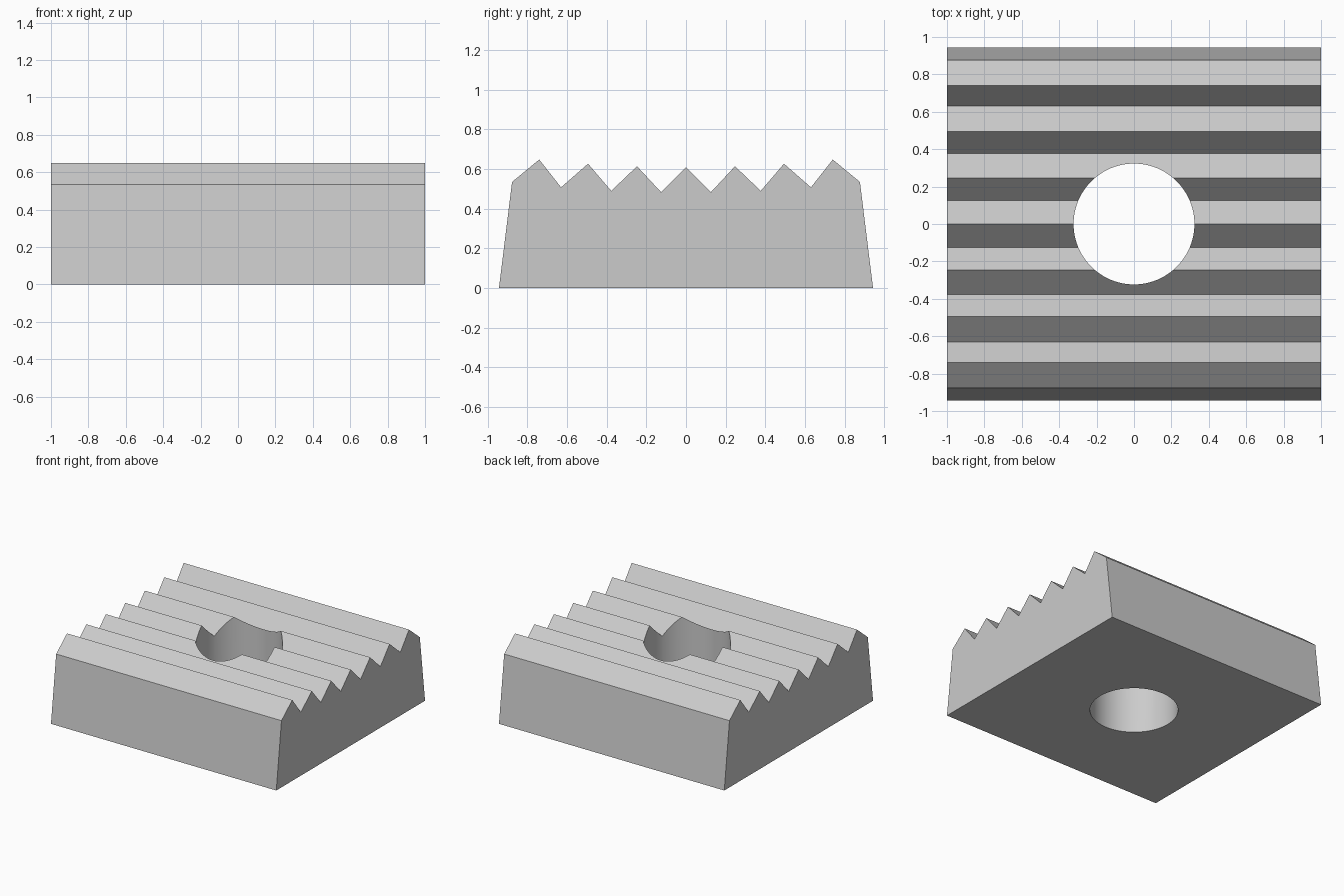
import bpy
import bmesh
import math

cube = bpy.data.objects.get("Cube")
if cube:
    bpy.data.objects.remove(cube, do_unlink=True)

# Plain grey finish
grey = bpy.data.materials.new("light grey")
grey.use_nodes = True
colour = (0.6, 0.6, 0.6, 1)
grey.diffuse_color = colour
grey.node_tree.nodes["Principled BSDF"].inputs["Base Color"].default_value = colour

HALF_WIDTH = 1.0
HOLE_RADIUS = 0.323

# Half of the serrated cross-section (y, z), from the base to the middle ridge
half = [(0.943, 0), (0.877, 0.535), (0.74, 0.648), (0.63, 0.508), (0.494, 0.627),
        (0.377, 0.49), (0.247, 0.614), (0.125, 0.483)]
profile = half + [(0, 0.61)] + [(-y, z) for y, z in reversed(half)]

# Serrated block: the profile extruded along x
bm = bmesh.new()
end = bm.faces.new([bm.verts.new((-HALF_WIDTH, y, z)) for y, z in profile])
extruded = bmesh.ops.extrude_face_region(bm, geom=[end], use_keep_orig=True)
moved = [v for v in extruded["geom"] if isinstance(v, bmesh.types.BMVert)]
bmesh.ops.translate(bm, verts=moved, vec=(2 * HALF_WIDTH, 0, 0))
bmesh.ops.recalc_face_normals(bm, faces=bm.faces)
mesh = bpy.data.meshes.new("serrated_block")
bm.to_mesh(mesh)
bm.free()
mesh.materials.append(grey)
block = bpy.data.objects.new("serrated_block", mesh)
bpy.context.collection.objects.link(block)

# Round through hole
bpy.ops.mesh.primitive_cylinder_add(vertices=96, radius=HOLE_RADIUS, depth=2, location=(0, 0, 0.3))
cutter = bpy.context.object
cutter.name = "hole_cutter"
cutter.hide_render = True
cutter.data.materials.append(grey)

bpy.ops.object.select_all(action="DESELECT")
block.select_set(True)
bpy.context.view_layer.objects.active = block
hole = block.modifiers.new("hole", "BOOLEAN")
hole.operation = "DIFFERENCE"
hole.solver = "EXACT"
hole.object = cutter
bpy.ops.object.modifier_apply(modifier=hole.name)
bpy.data.objects.remove(cutter, do_unlink=True)

# Smooth bore, crisp ridges
bpy.ops.object.shade_smooth_by_angle(angle=math.radians(25))
